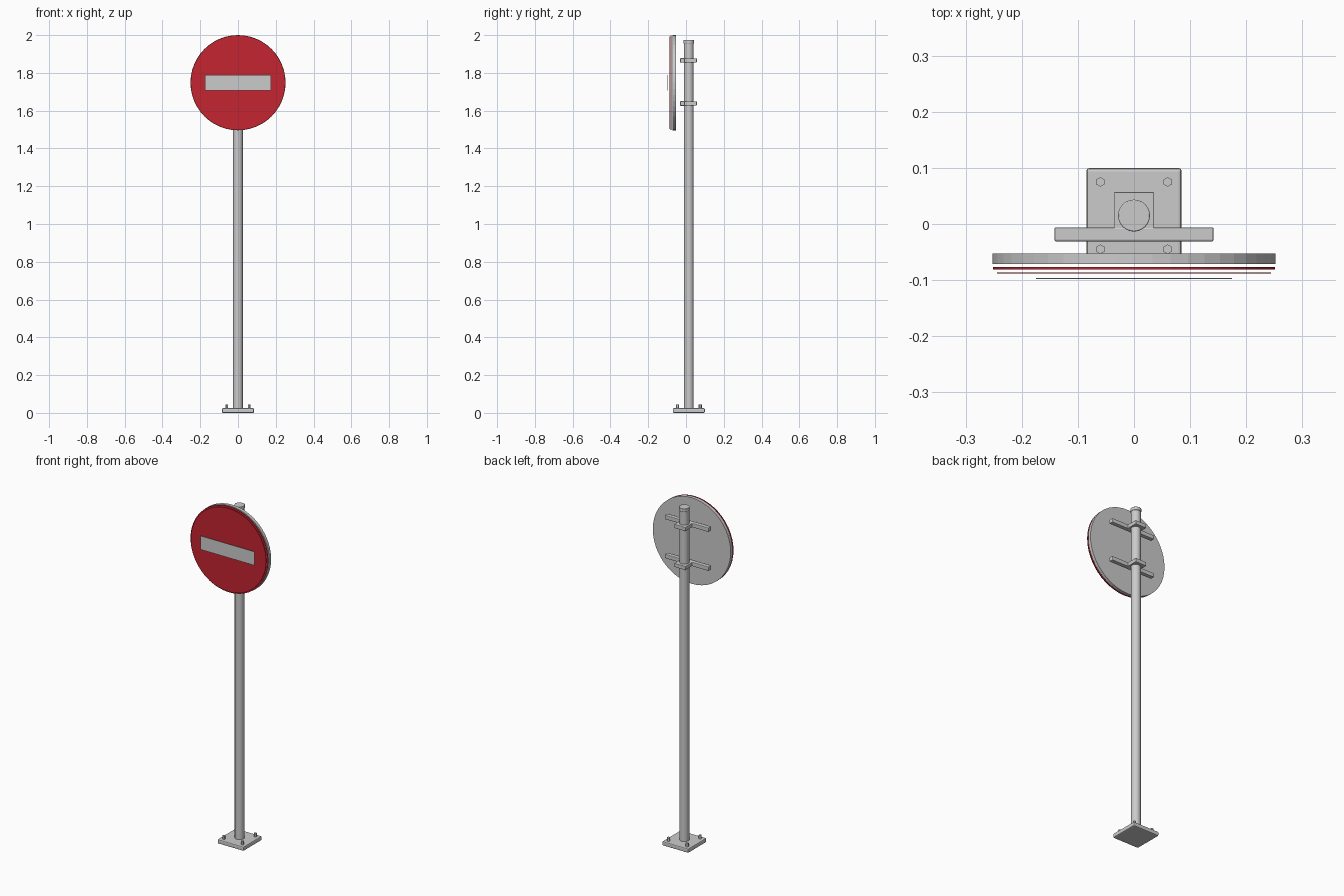
import bpy
from math import radians

if "Cube" in bpy.data.objects:
    bpy.data.objects.remove(bpy.data.objects["Cube"])

PY = 0.015      # pole centre in y
SZ = 1.748      # sign centre height


def material(name, rgb):
    m = bpy.data.materials.new(name)
    m.diffuse_color = (*rgb, 1)
    m.use_nodes = True
    m.node_tree.nodes["Principled BSDF"].inputs["Base Color"].default_value = m.diffuse_color
    return m


def finish(ob, name, mat, bevel, smooth):
    ob.name = name
    if mat:
        ob.data.materials.append(mat)
    if smooth:
        bpy.ops.object.shade_smooth_by_angle(angle=radians(35))
    if bevel:
        b = ob.modifiers.new("bevel", 'BEVEL')
        b.width, b.segments, b.limit_method = bevel, 2, 'ANGLE'
    return ob


def box(name, lo, hi, mat=None, bevel=0):
    bpy.ops.mesh.primitive_cube_add(size=1, location=[(a + b) / 2 for a, b in zip(lo, hi)])
    ob = bpy.context.object
    ob.scale = [b - a for a, b in zip(lo, hi)]
    bpy.ops.object.transform_apply(location=False, rotation=False, scale=True)
    return finish(ob, name, mat, bevel, False)


def post(name, x, y, z0, z1, r, sides, smooth=True, bevel=0):
    bpy.ops.mesh.primitive_cylinder_add(vertices=sides, radius=r, depth=z1 - z0,
                                        location=(x, y, (z0 + z1) / 2))
    return finish(bpy.context.object, name, None, bevel, smooth)


def disc(name, y0, y1, r, mat=None):
    bpy.ops.mesh.primitive_cylinder_add(vertices=48, radius=r, depth=y1 - y0,
                                        location=(0, (y0 + y1) / 2, SZ),
                                        rotation=(radians(90), 0, 0))
    return finish(bpy.context.object, name, mat, 0, False)


red = material("sign_red", (0.55, 0.018, 0.03))
white = material("sign_white", (0.8, 0.8, 0.78))

# Base plate with four hex bolts
box("base_plate", (-0.085, PY - 0.085, 0), (0.085, PY + 0.085, 0.025), bevel=0.006)
for i, (sx, sy) in enumerate([(-1, -1), (1, -1), (-1, 1), (1, 1)]):
    post(f"bolt_{i + 1}", sx * 0.06, PY + sy * 0.06, 0.02, 0.045, 0.0085, 6, False)

# Pole and its cap
post("pole", 0, PY, 0.02, 1.96, 0.026, 24)
post("pole_cap", 0, PY, 1.955, 1.974, 0.0285, 24, bevel=0.002)

# Clamps around the pole, each with a cross rail
for label, z in (("upper", 1.866), ("lower", 1.638)):
    box(f"{label}_clamp", (-0.036, -0.029, z - 0.011), (0.036, 0.057, z + 0.011), bevel=0.002)
    box(f"{label}_rail", (-0.142, -0.031, z - 0.012), (0.142, -0.006, z + 0.012), bevel=0.003)

# Sign: backing, red rim, red face and white bar, spaced in layers
disc("sign_backing", -0.071, -0.053, 0.252)
disc("sign_rim", -0.081, -0.077, 0.251, red)
disc("sign_face", -0.0885, -0.086, 0.244, red)
box("sign_bar", (-0.175, -0.098, SZ - 0.04), (0.175, -0.096, SZ + 0.04), white)
